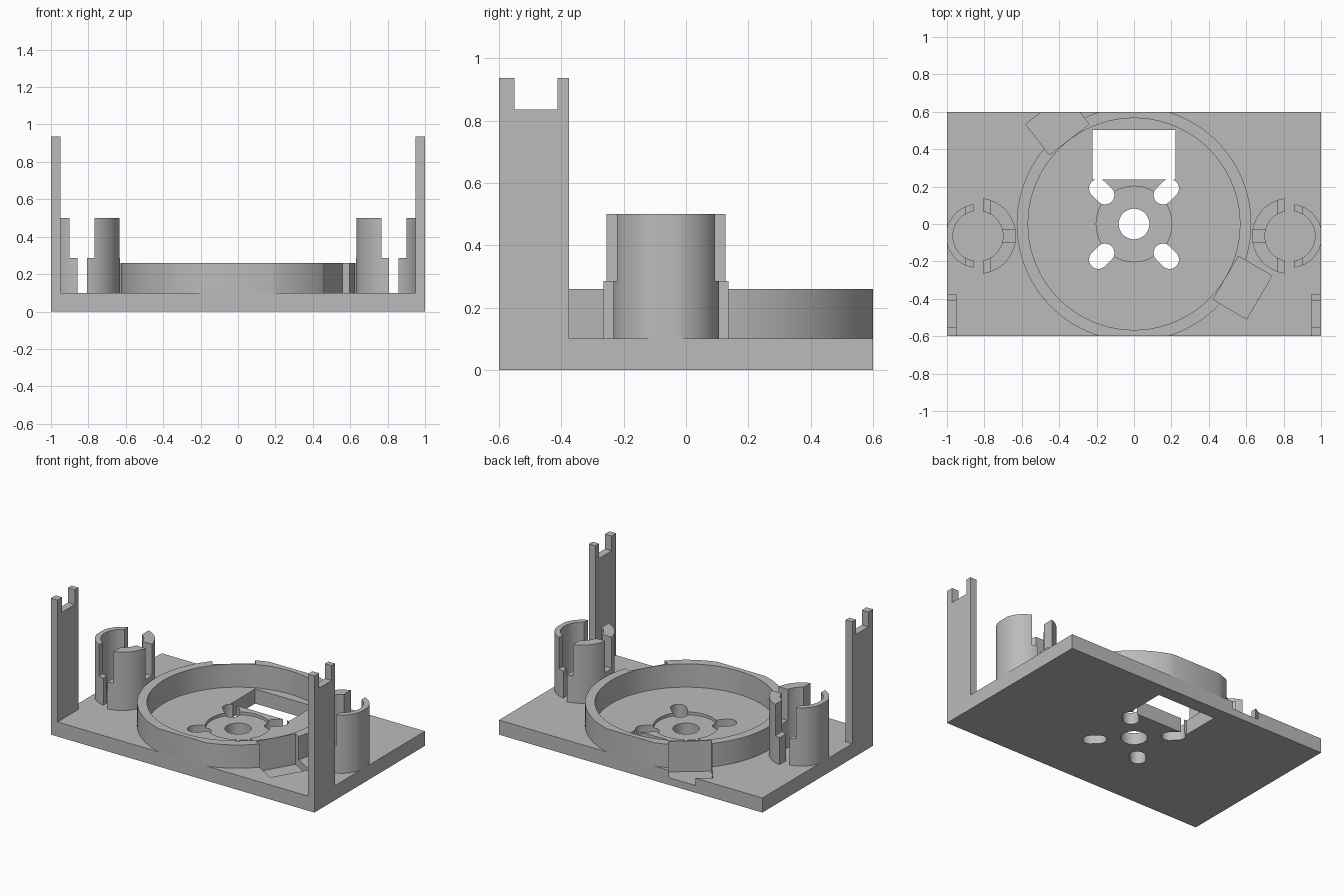
import bpy, bmesh
from math import sin, cos, pi, radians

old = bpy.data.objects.get("Cube")
if old:
    bpy.data.objects.remove(old, do_unlink=True)

grey = bpy.data.materials.new("plain grey")
grey.use_nodes = True
grey.diffuse_color = (0.5, 0.5, 0.5, 1)
grey.node_tree.nodes["Principled BSDF"].inputs["Base Color"].default_value = (0.5, 0.5, 0.5, 1)


def prism(name, points, z0, z1):
    """Upright solid from a flat outline."""
    bm = bmesh.new()
    face = bm.faces.new([bm.verts.new((x, y, z0)) for x, y in points])
    top = bmesh.ops.extrude_face_region(bm, geom=[face])["geom"]
    for v in top:
        if isinstance(v, bmesh.types.BMVert):
            v.co.z = z1
    bmesh.ops.recalc_face_normals(bm, faces=bm.faces)
    mesh = bpy.data.meshes.new(name)
    bm.to_mesh(mesh)
    bm.free()
    mesh.materials.append(grey)
    obj = bpy.data.objects.new(name, mesh)
    bpy.context.collection.objects.link(obj)
    return obj


def box(name, x0, x1, y0, y1, z0, z1):
    return prism(name, [(x0, y0), (x1, y0), (x1, y1), (x0, y1)], z0, z1)


def arc(cx, cy, r, a0, a1, n):
    angles = [radians(a0 + (a1 - a0) * i / n) for i in range(n + 1)]
    return [(cx + r * cos(a), cy + r * sin(a)) for a in angles]


def disc(name, r, z0, z1, n=96):
    return prism(name, arc(0, 0, r, 0, 360, n)[:-1], z0, z1)


def carve(obj, cutters, operation="DIFFERENCE"):
    """Apply boolean cutters and remove them."""
    for cutter in cutters:
        mod = obj.modifiers.new("carve", "BOOLEAN")
        mod.operation, mod.solver, mod.object = operation, "EXACT", cutter
        bpy.context.view_layer.update()
        graph = bpy.context.evaluated_depsgraph_get()
        mesh = bpy.data.meshes.new_from_object(obj.evaluated_get(graph))
        obj.modifiers.clear()
        obj.data = mesh
        bpy.data.objects.remove(cutter, do_unlink=True)


def smooth(obj):
    bpy.ops.object.select_all(action="DESELECT")
    obj.select_set(True)
    bpy.context.view_layer.objects.active = obj
    bpy.ops.object.shade_smooth_by_angle(angle=radians(30))


def pockets():
    """Two angled rectangular pockets biting into the ring and plate."""
    result = []
    for angle in (127.5, -30.4):
        c, s = cos(radians(angle)), sin(radians(angle))
        corners = [(0.569, -0.134), (0.776, -0.134), (0.776, 0.134), (0.569, 0.134)]
        result.append(prism("pocket_cutter", [(r * c - t * s, r * s + t * c) for r, t in corners], 0.05, 0.4))
    return result


def slot(angle):
    """Rounded diagonal screw slot."""
    c, s = cos(radians(angle)), sin(radians(angle))
    near, far = 0.219, 0.269
    outline = arc(far * c, far * s, 0.05, angle - 90, angle + 90, 16)
    outline += arc(near * c, near * s, 0.05, angle + 90, angle + 270, 16)
    return prism("slot_cutter", outline, -0.1, 0.3)


# Base plate with window, shaft hole, screw slots and central recess
plate = box("base_plate", -1, 1, -0.6, 0.6, 0, 0.1)
cutters = [disc("recess_cutter", 0.202, 0.08, 0.3),
           disc("shaft_cutter", 0.082, -0.1, 0.3, 48),
           box("window_cutter", -0.222, 0.222, 0.238, 0.503, -0.1, 0.3)]
cutters += [slot(a) for a in (45, 135, 225, 315)]
carve(plate, cutters + pockets())
smooth(plate)

# Round wall, trimmed flush with the plate front and back
ring = disc("round_wall", 0.627, 0.1, 0.26, 128)
carve(ring, [disc("bore_cutter", 0.566, 0, 0.4, 128)])
carve(ring, [box("trim", -1, 1, -0.6, 0.6, 0, 0.4)], "INTERSECT")
carve(ring, pockets())
smooth(ring)

for side, s in (("left", 1), ("right", -1)):
    # Notched corner post
    post = box(side + "_post", s * 0.95, s, -0.6, -0.375, 0.1, 0.937)
    carve(post, [box("notch_cutter", s * 0.9, s * 1.1, -0.55, -0.413, 0.835, 1.1)])

    # Split round holder: thick inner half, thin outer half
    cx, cy, bore = 0.834, -0.064, 0.134
    for half, r, a0, a1 in (("inner", 0.203, 90, 270), ("outer", 0.171, -90, 90)):
        outline = arc(cx, cy, r, a0, a1, 32) + arc(cx, cy, bore, a1, a0, 32)
        holder = prism(f"{side}_holder_{half}", [(s * x, y) for x, y in outline], 0.1, 0.5)
        cuts = [box("gap_cutter", s * 0.807, s * 0.858, -0.5, 0.5, 0, 1),
                box("wide_gap_cutter", s * 0.767, s * 0.9, -0.5, 0.5, 0.285, 1)]
        if half == "inner":
            cuts.append(box("side_gap_cutter", s * 0.55, s * 0.75, cy - 0.035, cy + 0.035, 0.285, 1))
        else:
            cuts.append(box("edge_trim", s, s * 1.2, -0.5, 0.5, 0, 1))
        carve(holder, cuts)
        smooth(holder)
